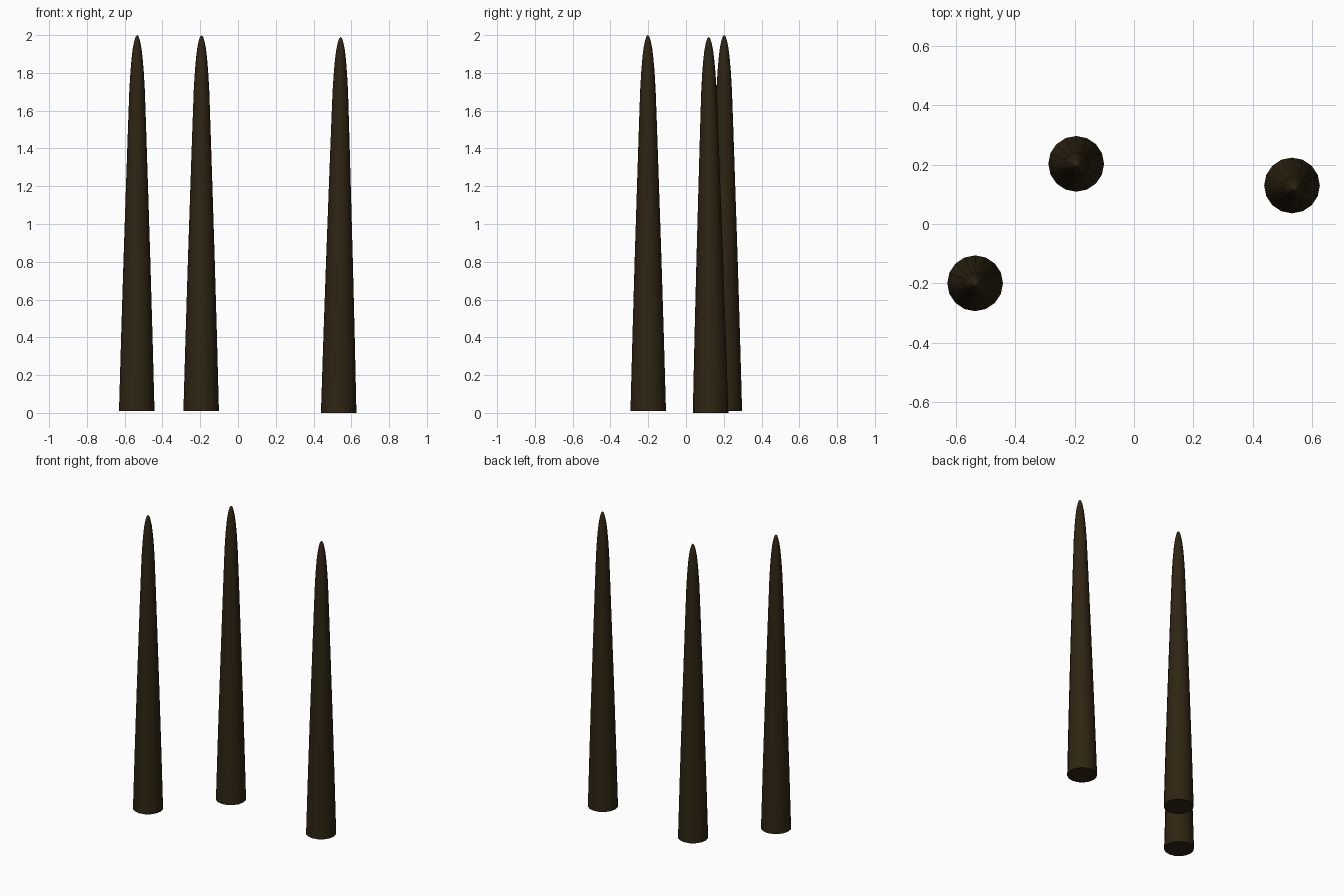
import bpy, bmesh, math

if "Cube" in bpy.data.objects:
    bpy.data.objects.remove(bpy.data.objects["Cube"])

SIDES = 16
bark = bpy.data.materials.new("dark_brown")
bark.diffuse_color = (0.028, 0.018, 0.006, 1)
bark.use_nodes = True
bark.node_tree.nodes["Principled BSDF"].inputs["Base Color"].default_value = bark.diffuse_color

# radius at each height of an upright spike, base to rounded tip
PROFILE = [(0.0, 0.094), (0.4, 0.083), (0.8, 0.071), (1.2, 0.058), (1.5, 0.048),
           (1.7, 0.041), (1.8, 0.035), (1.87, 0.029), (1.92, 0.023), (1.96, 0.015),
           (1.982, 0.008)]
HEIGHT = 1.99


def spike(name, base, tip):
    """Tapered spike with a round tip, leaning from base to tip."""
    bm = bmesh.new()
    (x0, y0, z0), (x1, y1) = base, tip

    def centre(h):
        t = h / HEIGHT
        return x0 + (x1 - x0) * t, y0 + (y1 - y0) * t, z0 + h

    rings = []
    for h, r in PROFILE:
        cx, cy, cz = centre(h)
        rings.append([bm.verts.new((cx + r * math.cos(a), cy + r * math.sin(a), cz))
                      for a in (2 * math.pi * i / SIDES for i in range(SIDES))])
    top = bm.verts.new(centre(HEIGHT))
    for i in range(SIDES):
        j = (i + 1) % SIDES
        for lo, hi in zip(rings, rings[1:]):
            bm.faces.new((lo[i], lo[j], hi[j], hi[i]))
        bm.faces.new((rings[-1][i], rings[-1][j], top))
    bm.faces.new(rings[0][::-1])  # flat base
    mesh = bpy.data.meshes.new(name)
    bm.to_mesh(mesh)
    bm.free()
    mesh.materials.append(bark)
    obj = bpy.data.objects.new(name, mesh)
    bpy.context.collection.objects.link(obj)
    bpy.context.view_layer.objects.active = obj
    obj.select_set(True)
    bpy.ops.object.shade_smooth_by_angle(angle=math.radians(40))
    obj.select_set(False)


spike("left_spike", (-0.536, -0.20, 0.01), (-0.534, -0.202))
spike("middle_spike", (-0.195, 0.203, 0.01), (-0.193, 0.202))
spike("right_spike", (0.533, 0.13, 0.0), (0.543, 0.12))
